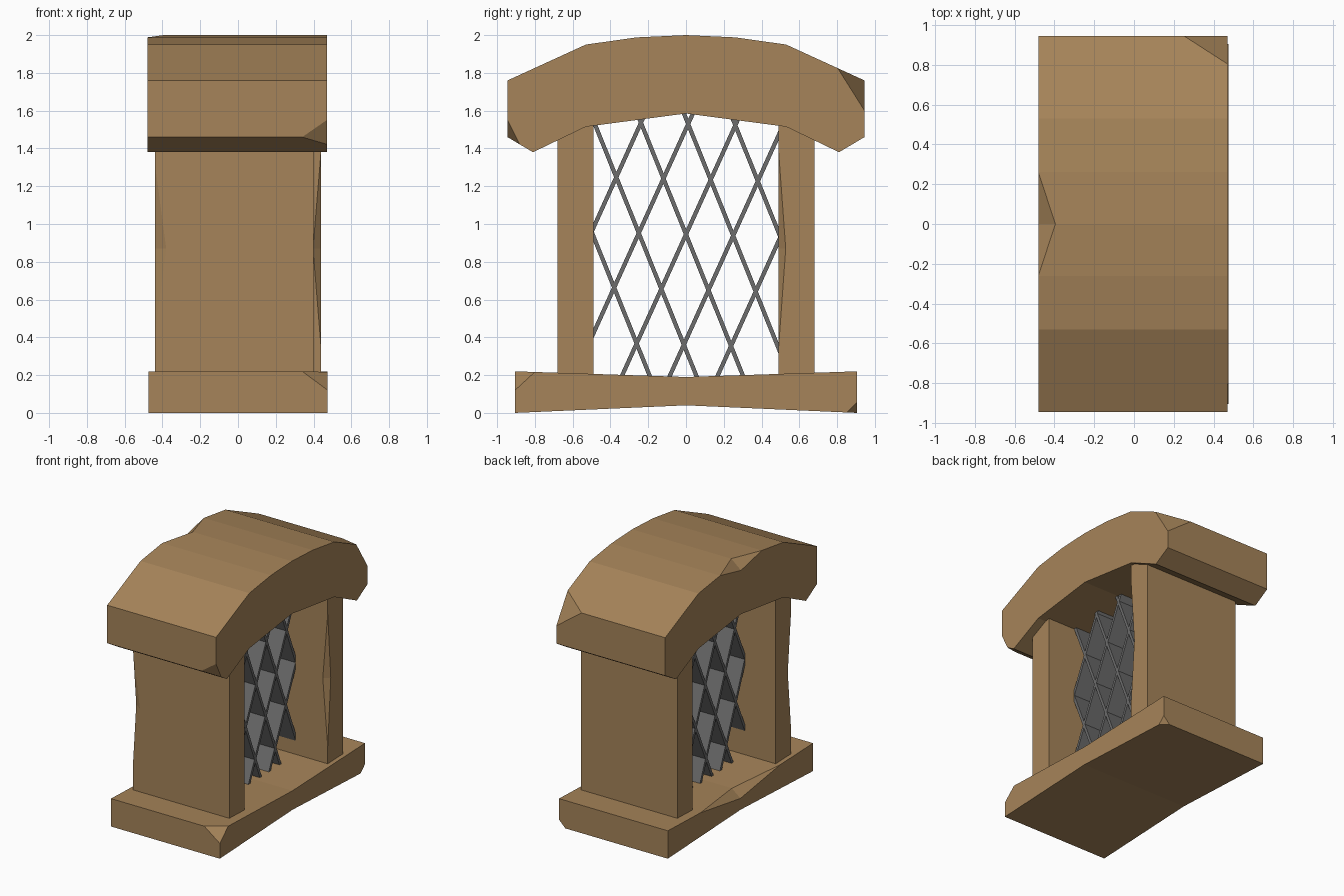
import bpy, bmesh
from mathutils import Vector

if "Cube" in bpy.data.objects:
    bpy.data.objects.remove(bpy.data.objects["Cube"])


def material(name, rgb):
    m = bpy.data.materials.new(name)
    m.diffuse_color = (*rgb, 1)
    m.use_nodes = True
    m.node_tree.nodes["Principled BSDF"].inputs["Base Color"].default_value = m.diffuse_color
    return m


WOOD = material("warm_brown_wood", (0.38, 0.23, 0.10))
IRON = material("dark_grey_iron", (0.15, 0.15, 0.15))


def to_object(bm, name, mat=None):
    bmesh.ops.recalc_face_normals(bm, faces=bm.faces)
    me = bpy.data.meshes.new(name)
    bm.to_mesh(me)
    bm.free()
    ob = bpy.data.objects.new(name, me)
    bpy.context.collection.objects.link(ob)
    if mat:
        me.materials.append(mat)
    return ob


def extrude_yz(profile, x0, x1, bm=None):
    """Extrude a closed (y, z) profile along x."""
    bm = bm or bmesh.new()
    f = bm.faces.new([bm.verts.new((x0, y, z)) for y, z in profile])
    r = bmesh.ops.extrude_face_region(bm, geom=[f])
    verts = [g for g in r["geom"] if isinstance(g, bmesh.types.BMVert)]
    bmesh.ops.translate(bm, vec=(x1 - x0, 0, 0), verts=verts)
    return bm


def chip_corner(bm, corner, a, b, c):
    """Slice off a corner along the plane through a, b, c."""
    a, b, c = Vector(a), Vector(b), Vector(c)
    n = (b - a).cross(c - a).normalized()
    if n.dot(Vector(corner) - a) < 0:
        n = -n
    r = bmesh.ops.bisect_plane(bm, geom=bm.verts[:] + bm.edges[:] + bm.faces[:],
                               plane_co=a, plane_no=n, clear_outer=True)
    edges = [g for g in r["geom_cut"] if isinstance(g, bmesh.types.BMEdge)]
    bmesh.ops.holes_fill(bm, edges=edges)


def notch_edge(ob, a, b, t, s):
    """Cut a two-facet dent in edge a-b; t and s are its deepest points."""
    a, b, t, s = map(Vector, (a, b, t, s))
    m, d = (t + s) / 2, t - s
    bm = bmesh.new()
    for p in (m, m + (a - m) * 1.3, m + (b - m) * 1.3):
        for k in (-1.2, 1.2):
            bm.verts.new(p + d * k)
    bmesh.ops.convex_hull(bm, input=bm.verts)
    cutter = to_object(bm, "cutter")
    cutter.hide_render = True
    mod = ob.modifiers.new("notch", "BOOLEAN")
    mod.operation, mod.solver, mod.object = "DIFFERENCE", "EXACT", cutter
    bpy.context.view_layer.objects.active = ob
    bpy.ops.object.modifier_apply(modifier=mod.name)
    bpy.data.objects.remove(cutter)


# Arched lintel with chipped corners and a dent in the crown
half_top = [(0.26, 1.988), (0.53, 1.95), (0.945, 1.76)]
half_low = [(0.945, 1.46), (0.81, 1.38), (0.53, 1.515)]
right = half_top + half_low
profile = [(0, 2.0)] + right + [(0, 1.585)] + [(-y, z) for y, z in reversed(right)]
bm = extrude_yz(profile, -0.48, 0.47)
chip_corner(bm, (0.47, 0.945, 1.76), (0.25, 0.945, 1.76), (0.47, 0.8, 1.83), (0.47, 0.945, 1.60))
chip_corner(bm, (0.47, -0.945, 1.46), (0.34, -0.945, 1.46), (0.47, -0.945, 1.55), (0.47, -0.88, 1.42))
lintel = to_object(bm, "lintel", WOOD)
notch_edge(lintel, (-0.48, -0.26, 1.988), (-0.48, 0.26, 1.988), (-0.395, 0, 2.0), (-0.48, 0, 1.93))

# Sagging sill
bm = extrude_yz([(-0.905, 0), (0, 0.04), (0.905, 0), (0.905, 0.22), (0, 0.19), (-0.905, 0.22)],
                -0.475, 0.475)
chip_corner(bm, (0.475, -0.905, 0.22), (0.34, -0.905, 0.22), (0.475, -0.905, 0.12), (0.475, -0.8, 0.217))
chip_corner(bm, (0.475, 0.905, 0), (0.42, 0.905, 0), (0.475, 0.905, 0.055), (0.475, 0.85, 0.002))
sill = to_object(bm, "sill", WOOD)
notch_edge(sill, (-0.475, -0.5, 0.207), (-0.475, 0.5, 0.207), (-0.40, 0, 0.19), (-0.475, 0, 0.13))

# Side posts, each with one dented edge
for name, y0, y1, x0, x1 in (("front_post", -0.68, -0.49, -0.44, 0.40),
                             ("back_post", 0.49, 0.68, -0.40, 0.44)):
    post = to_object(extrude_yz([(y0, 0.15), (y1, 0.15), (y1, 1.56), (y0, 1.56)], x0, x1), name, WOOD)
    if name == "front_post":
        notch_edge(post, (-0.44, -0.68, 0.42), (-0.44, -0.68, 1.32),
                   (-0.38, -0.68, 0.87), (-0.44, -0.64, 0.87))
    else:
        notch_edge(post, (0.44, 0.49, 0.34), (0.44, 0.49, 1.39),
                   (0.44, 0.528, 0.87), (0.397, 0.49, 0.87))

# Iron lattice: two families of deep slanted strips
bm = bmesh.new()
ZC, YMAX, ZMIN, ZMAX, HALF = 0.945, 0.5, 0.17, 1.6, 0.011
for slope, step in ((-2.48, 0.247), (2.21, 0.253)):
    for k in range(-2, 3):
        yc = k * step
        ends = sorted((ZC + slope * (-YMAX - yc), ZC + slope * (YMAX - yc)))
        z0, z1 = max(ends[0], ZMIN), min(ends[1], ZMAX)
        p0 = Vector((yc + (z0 - ZC) / slope, z0))
        p1 = Vector((yc + (z1 - ZC) / slope, z1))
        d = (p1 - p0).normalized()
        n = Vector((-d.y, d.x)) * HALF
        extrude_yz([p0 - n, p1 - n, p1 + n, p0 + n], -0.17, 0.16, bm)
to_object(bm, "lattice", IRON)
